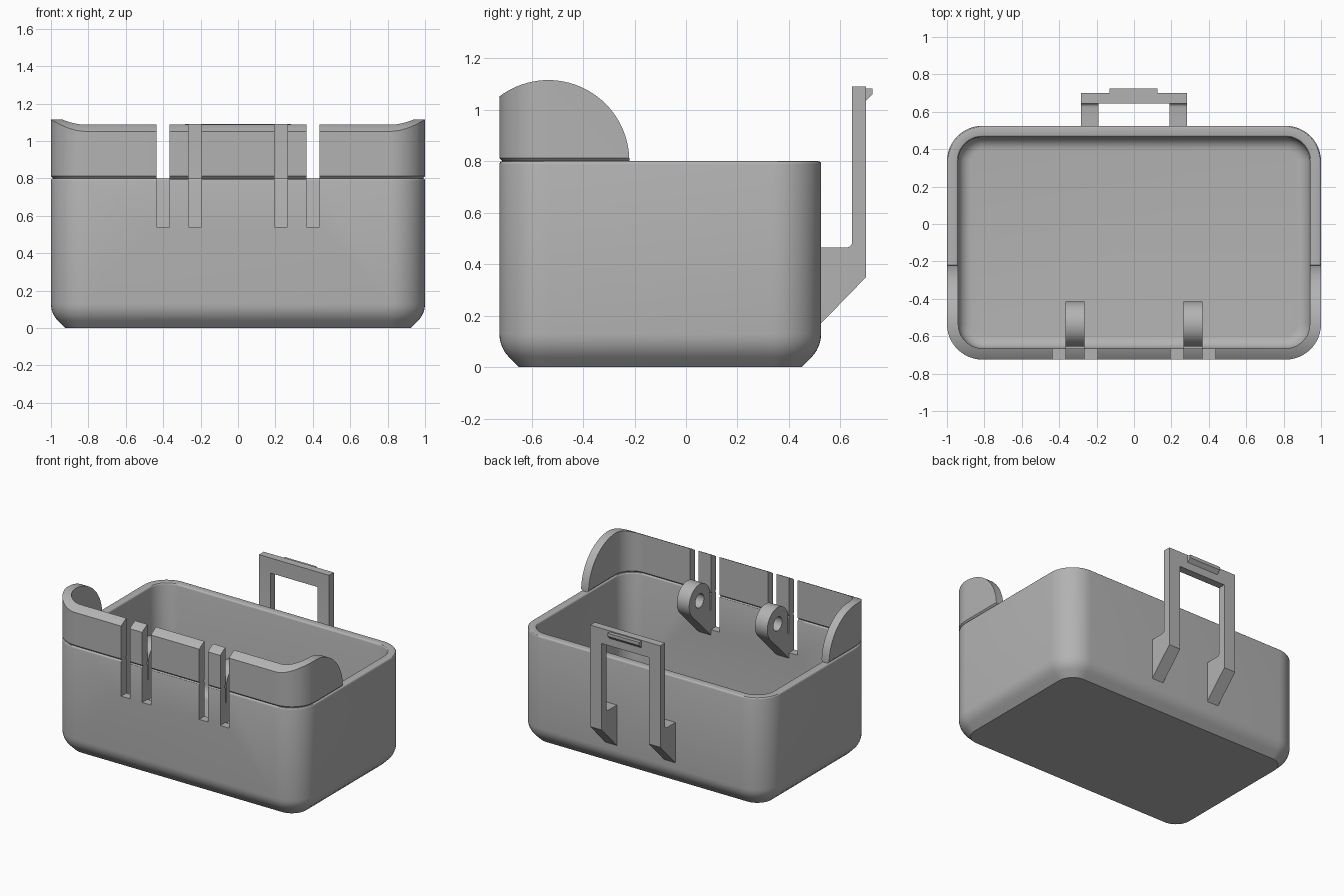
import bpy, bmesh, math

cube = bpy.data.objects.get("Cube")
if cube:
    bpy.data.objects.remove(cube, do_unlink=True)

grey = bpy.data.materials.new("plain grey")
grey.use_nodes = True
COLOUR = (0.45, 0.45, 0.45, 1)
grey.diffuse_color = COLOUR
grey.node_tree.nodes["Principled BSDF"].inputs["Base Color"].default_value = COLOUR

FRONT, BACK = -0.725, 0.525
WALL, CORNER, RIM = 0.06, 0.19, 0.8
PIVOT_Y = -0.535


def finish(name, bm):
    bmesh.ops.recalc_face_normals(bm, faces=bm.faces)
    mesh = bpy.data.meshes.new(name)
    bm.to_mesh(mesh)
    bm.free()
    mesh.materials.append(grey)
    obj = bpy.data.objects.new(name, mesh)
    bpy.context.collection.objects.link(obj)
    return obj


def rounded_ring(bm, inset, z, steps=12):
    """Rounded rectangle, pulled inwards by inset."""
    mid, r = (FRONT + BACK) / 2, CORNER - inset
    cx, cy = 1 - CORNER, (BACK - FRONT) / 2 - CORNER
    verts = []
    for q, (sx, sy) in enumerate([(1, 1), (-1, 1), (-1, -1), (1, -1)]):
        for i in range(steps + 1):
            a = (q + i / steps) * math.pi / 2
            verts.append(bm.verts.new((sx * cx + r * math.cos(a),
                                       mid + sy * cy + r * math.sin(a), z)))
    return verts


def loft(name, profile, closed):
    """Skin rounded rings along an (inset, height) profile."""
    bm = bmesh.new()
    rings = [rounded_ring(bm, *p) for p in profile]
    pairs = list(zip(rings, rings[1:]))
    if closed:
        pairs.append((rings[-1], rings[0]))
    else:
        bm.faces.new(rings[0])
        bm.faces.new(rings[-1])
    for a, b in pairs:
        for i in range(len(a)):
            j = (i + 1) % len(a)
            bm.faces.new((a[i], a[j], b[j], b[i]))
    return finish(name, bm)


def extrude_x(name, outline, x0, x1):
    """Prism along x from a (y, z) outline."""
    bm = bmesh.new()
    face = bm.faces.new([bm.verts.new((x0, y, z)) for y, z in outline])
    new = bmesh.ops.extrude_face_region(bm, geom=[face])["geom"]
    bmesh.ops.translate(bm, vec=(x1 - x0, 0, 0),
                        verts=[v for v in new if isinstance(v, bmesh.types.BMVert)])
    return finish(name, bm)


def block(name, x0, x1, y0, y1, z0, z1):
    return extrude_x(name, [(y0, z0), (y1, z0), (y1, z1), (y0, z1)], x0, x1)


def arc(cy, cz, r, start, end, steps):
    angles = [math.radians(start + (end - start) * i / steps) for i in range(steps + 1)]
    return [(cy + r * math.cos(a), cz + r * math.sin(a)) for a in angles]


def boolean(obj, cutter, operation):
    cutter.hide_render = True
    mod = obj.modifiers.new("cut", 'BOOLEAN')
    mod.operation, mod.object, mod.solver = operation, cutter, 'EXACT'
    bpy.context.view_layer.objects.active = obj
    bpy.ops.object.modifier_apply(modifier=mod.name)
    bpy.data.objects.remove(cutter, do_unlink=True)


# Open tub: chamfered and rounded foot, softened rim, filleted floor
R, SOFT = 0.13, 0.012
foot = arc(R, R, R, 225, 180, 6)
floor = arc(R, R, R - WALL, 180, 270, 8)
tub = loft("tub", [(0.076, 0)] + foot
           + arc(SOFT, RIM - SOFT, SOFT, 180, 90, 3)
           + arc(WALL - SOFT, RIM - SOFT, SOFT, 90, 0, 3) + floor, False)

# Raised front wall with curved ears
raised_wall = loft("raised_wall", [(SOFT, RIM), (0, RIM + SOFT), (0, 1.2),
                                   (WALL, 1.2), (WALL, RIM + SOFT), (WALL - SOFT, RIM)], True)
boolean(raised_wall, extrude_x("ear_shape", arc(PIVOT_Y, RIM, 0.315, 0, 360, 96)[:-1], -1.2, 1.2),
        'INTERSECT')

# Slots either side of each hinge tongue
for side in (-1, 1):
    for centre in (0.23, 0.4):
        x = side * centre
        for part in (tub, raised_wall):
            boolean(part, block("slot", x - 0.035, x + 0.035, -0.8, -0.63, 0.54, 1.3), 'DIFFERENCE')

# Hinge knuckles with pin holes
for side, label in ((-1, "right"), (1, "left")):
    x = side * 0.315
    outline = arc(PIVOT_Y, RIM, 0.12, -45, 180, 30) + [(-0.655, 0.68), (-0.68, 0.68), (-0.68, 0.485)]
    knuckle = extrude_x(label + "_hinge_knuckle", outline, x - 0.05, x + 0.05)
    boolean(knuckle, extrude_x("pin_hole", arc(PIVOT_Y, RIM, 0.05, 0, 360, 32)[:-1], x - 0.1, x + 0.1),
            'DIFFERENCE')

# Latch: two bracketed legs, a top bar and a catch lip
leg = [(0.515, 0.16), (0.70, 0.35), (0.70, 1.09), (0.645, 1.09)] \
    + arc(0.625, 0.485, 0.02, 0, -90, 4) + [(0.515, 0.465)]
for side, label in ((-1, "right"), (1, "left")):
    extrude_x(label + "_latch_leg", leg, side * 0.19, side * 0.283)
block("latch_bar", -0.19, 0.19, 0.645, 0.70, 0.98, 1.09)
extrude_x("latch_lip", [(0.70, 1.035), (0.725, 1.06), (0.725, 1.083), (0.70, 1.083)], -0.13, 0.125)

# Smooth curved surfaces, keep hard edges
bpy.ops.object.select_all(action='DESELECT')
for obj in bpy.context.scene.objects:
    if obj.type == 'MESH' and grey.name in obj.data.materials:
        obj.select_set(True)
        bpy.context.view_layer.objects.active = obj
bpy.ops.object.shade_smooth_by_angle(angle=math.radians(30))
